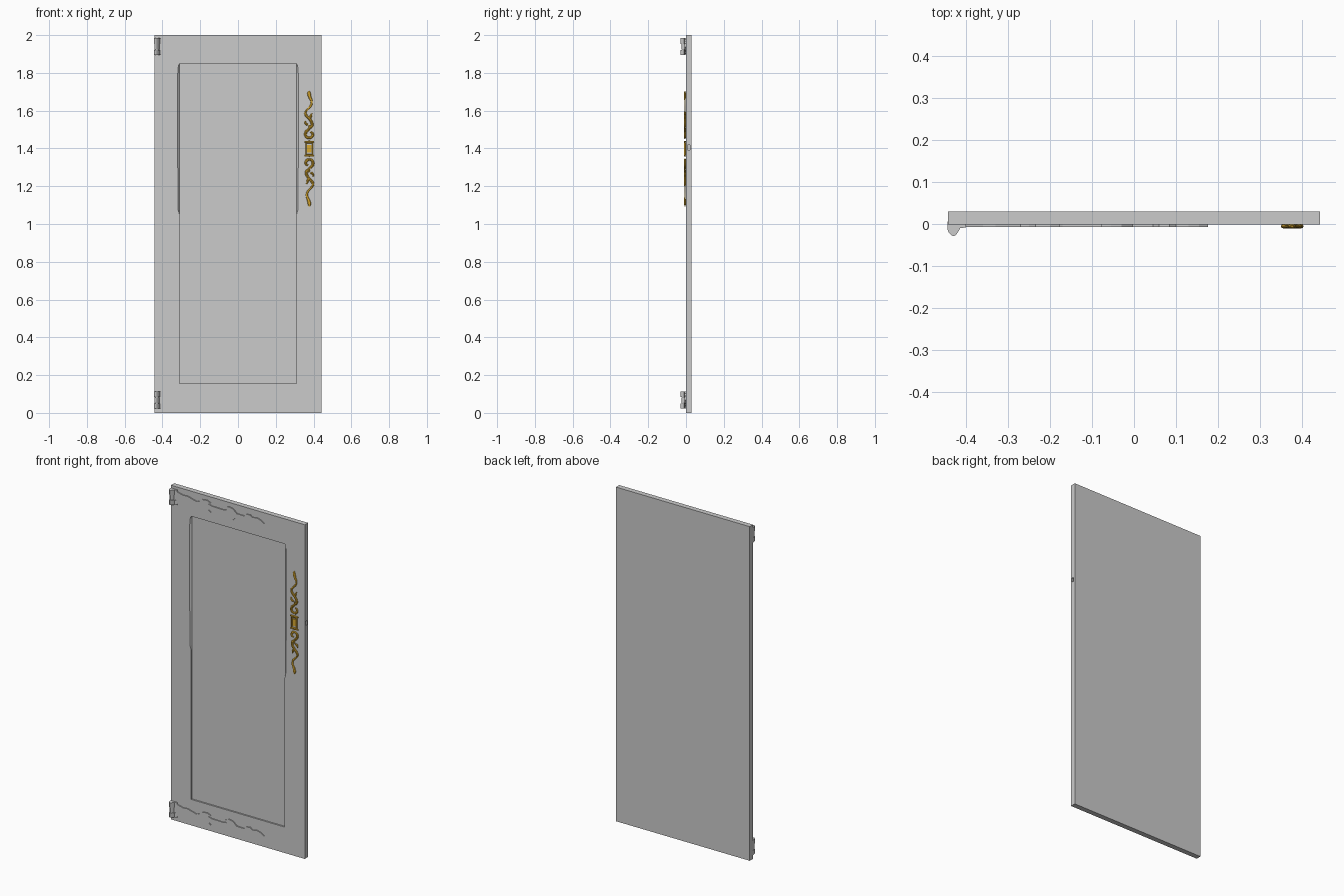
import bpy, bmesh, math

if "Cube" in bpy.data.objects:
    bpy.data.objects.remove(bpy.data.objects["Cube"])

FRONT, BACK, HALF_W = -0.001, 0.030, 0.443


def material(name, rgb):
    m = bpy.data.materials.new(name)
    m.diffuse_color = (*rgb, 1)
    m.use_nodes = True
    m.node_tree.nodes["Principled BSDF"].inputs["Base Color"].default_value = m.diffuse_color
    return m


grey = material("door_grey", (0.6, 0.6, 0.6))
gold = material("gold", (0.70, 0.40, 0.03))


def loft(name, rings, mat):
    """Closed solid through a list of rings with equal point counts."""
    bm = bmesh.new()
    loops = [[bm.verts.new(p) for p in r] for r in rings]
    n = len(loops[0])
    for a, b in zip(loops, loops[1:]):
        for i in range(n):
            j = (i + 1) % n
            bm.faces.new((a[i], a[j], b[j], b[i]))
    bm.faces.new(loops[0][::-1])
    bm.faces.new(loops[-1])
    bmesh.ops.recalc_face_normals(bm, faces=bm.faces)
    me = bpy.data.meshes.new(name)
    bm.to_mesh(me)
    bm.free()
    me.materials.append(mat)
    ob = bpy.data.objects.new(name, me)
    bpy.context.collection.objects.link(ob)
    return ob


def box(name, x0, x1, y0, y1, z0, z1, mat):
    ring = lambda y: [(x0, y, z0), (x1, y, z0), (x1, y, z1), (x0, y, z1)]
    return loft(name, [ring(y0), ring(y1)], mat)


def cut(target, cutter):
    mod = target.modifiers.new("cut", 'BOOLEAN')
    mod.operation, mod.solver, mod.object = 'DIFFERENCE', 'EXACT', cutter
    bpy.context.view_layer.objects.active = target
    bpy.ops.object.modifier_apply(modifier=mod.name)
    bpy.data.objects.remove(cutter)


# Door leaf with a recessed panel whose upper sides flare outward
door = box("door_leaf", -HALF_W, HALF_W, FRONT, BACK, 0, 2, grey)
side = [(0.155, 0), (1.05, 0), (1.075, .007), (1.30, .009),
        (1.80, .009), (1.835, .006), (1.85, 0)]


def panel_ring(y, flare):
    right = [(0.31 + d * flare, y, z) for z, d in side]
    return right + [(-x, y, z) for x, y, z in reversed(right)]


cut(door, loft("panel_cutter", [panel_ring(FRONT - .01, 1), panel_ring(FRONT, 1),
                                panel_ring(FRONT + .009, 0)], grey))
# Latch slot in the free edge
cut(door, box("latch_cutter", HALF_W - .012, HALF_W + .01, .007, .020, 1.393, 1.419, grey))

# Ornamental hinge: strap outline (x, half height) and knuckle section (x, y)
strap = [(-.425, .040), (-.40, .036), (-.36, .026), (-.33, .028), (-.30, .020),
         (-.27, .012), (-.25, .020), (-.235, .034), (-.20, .038), (-.177, .028),
         (-.19, .018), (-.17, .012), (-.10, .010), (-.07, .014), (-.078, .030),
         (-.055, .038), (-.03, .034), (-.014, .020), (-.004, .011), (.045, .010),
         (.06, .024), (.085, .027), (.10, .016), (.13, .021), (.155, .014)]
knuckle = [(-.4445, .006), (-.4445, -.012), (-.441, -.021), (-.435, -.027), (-.430, -.029),
           (-.424, -.026), (-.419, -.019), (-.414, -.010), (-.400, -.008), (-.400, FRONT + .001)]

for label, zc in (("upper", 1.938), ("lower", 0.067)):
    def outline(y):
        top = [(x, y, zc + h) for x, h in strap] + [(.176, y, zc)]
        return top + [(x, y, zc - h) for x, h in reversed(strap)]
    loft(f"{label}_hinge_strap", [outline(FRONT + .001), outline(-.007)], grey)
    # three knuckles, the middle one slightly slimmer
    for i, (a, b, s) in enumerate(((-.043, -.016, 1), (-.015, .015, .86), (.016, .046, 1))):
        rings = [[(-.43 + (x + .43) * s, y * s if y < 0 else y, zc + z) for x, y in knuckle]
                 for z in (a, b)]
        k = loft(f"{label}_hinge_knuckle_{i + 1}", rings, grey)
    # pin joining the knuckles
    circle = [(-.43 + .008 * math.cos(t * math.pi / 6), -.014 + .008 * math.sin(t * math.pi / 6))
              for t in range(12)]
    loft(f"{label}_hinge_pin", [[(x, y, zc + z) for x, y in circle] for z in (-.04, .043)], grey)


def scroll(name, pts, r=.006, cyclic=False):
    """Flattened gold stroke; pts are (x, z, thickness) around x = 0.377."""
    cu = bpy.data.curves.new(name, 'CURVE')
    cu.dimensions = '3D'
    cu.bevel_depth, cu.bevel_resolution, cu.resolution_u = r, 2, 5
    cu.use_fill_caps = True
    sp = cu.splines.new('BEZIER')
    sp.bezier_points.add(len(pts) - 1)
    sp.use_cyclic_u = cyclic
    for bp, (x, z, t) in zip(sp.bezier_points, pts):
        bp.co = (.377 + x, 0, z)
        bp.radius = t
        kind = 'VECTOR' if cyclic else 'AUTO'
        bp.handle_left_type = bp.handle_right_type = kind
    cu.materials.append(gold)
    ob = bpy.data.objects.new(name, cu)
    bpy.context.collection.objects.link(ob)
    ob.location.y = -.0055
    ob.scale.y = .0055 / (r * max(p[2] for p in pts))
    bpy.ops.object.select_all(action='DESELECT')
    ob.select_set(True)
    bpy.context.view_layer.objects.active = ob
    bpy.ops.object.convert(target='MESH')
    bpy.ops.object.shade_smooth_by_angle()


# Gold ornament: one half of scrollwork, repeated upside down below the centre
half = {
    "leaf": [(0, 1.705, .6), (-.001, 1.69, 1.6), (.004, 1.67, 1.3), (.012, 1.65, 1.0),
             (.010, 1.63, .9), (-.004, 1.612, .8), (-.018, 1.60, .4)],
    "long_scroll": [(-.008, 1.605, .5), (-.020, 1.59, 1.0), (-.014, 1.572, 1.2),
                    (.002, 1.555, 1.1), (.014, 1.535, 1.2), (.013, 1.515, 1.0),
                    (.003, 1.512, .8), (.002, 1.525, .6)],
    "small_leaf": [(.014, 1.585, .4), (.008, 1.57, 1.1), (.002, 1.55, .8)],
    "inner_scroll": [(.013, 1.52, .8), (-.004, 1.50, 1.0), (-.018, 1.485, 1.2),
                     (-.016, 1.462, 1.1), (-.002, 1.456, 1.0), (.014, 1.462, 1.2),
                     (.017, 1.48, 1.0), (.006, 1.487, .7)],
    "side_curl": [(-.022, 1.545, .5), (-.017, 1.53, 1.0), (-.006, 1.525, .8)],
}
for label, flip in (("upper", False), ("lower", True)):
    for part, pts in half.items():
        if flip:
            pts = [(-x, 2.797 - z, t) for x, z, t in pts]
        scroll(f"{label}_ornament_{part}", pts)

# Centre frame with flared corners and inner plate
scroll("ornament_centre_frame", [(-.017, 1.367, 1), (.017, 1.367, 1),
                                 (.017, 1.430, 1), (-.017, 1.430, 1)], .0045, True)
for i, z in enumerate((1.361, 1.436)):
    scroll(f"ornament_centre_bar_{i + 1}", [(-.026, z, .7), (0, z, 1), (.026, z, .7)], .005)
box("ornament_centre_plate", .366, .388, -.006, FRONT + .001, 1.378, 1.419, gold)
